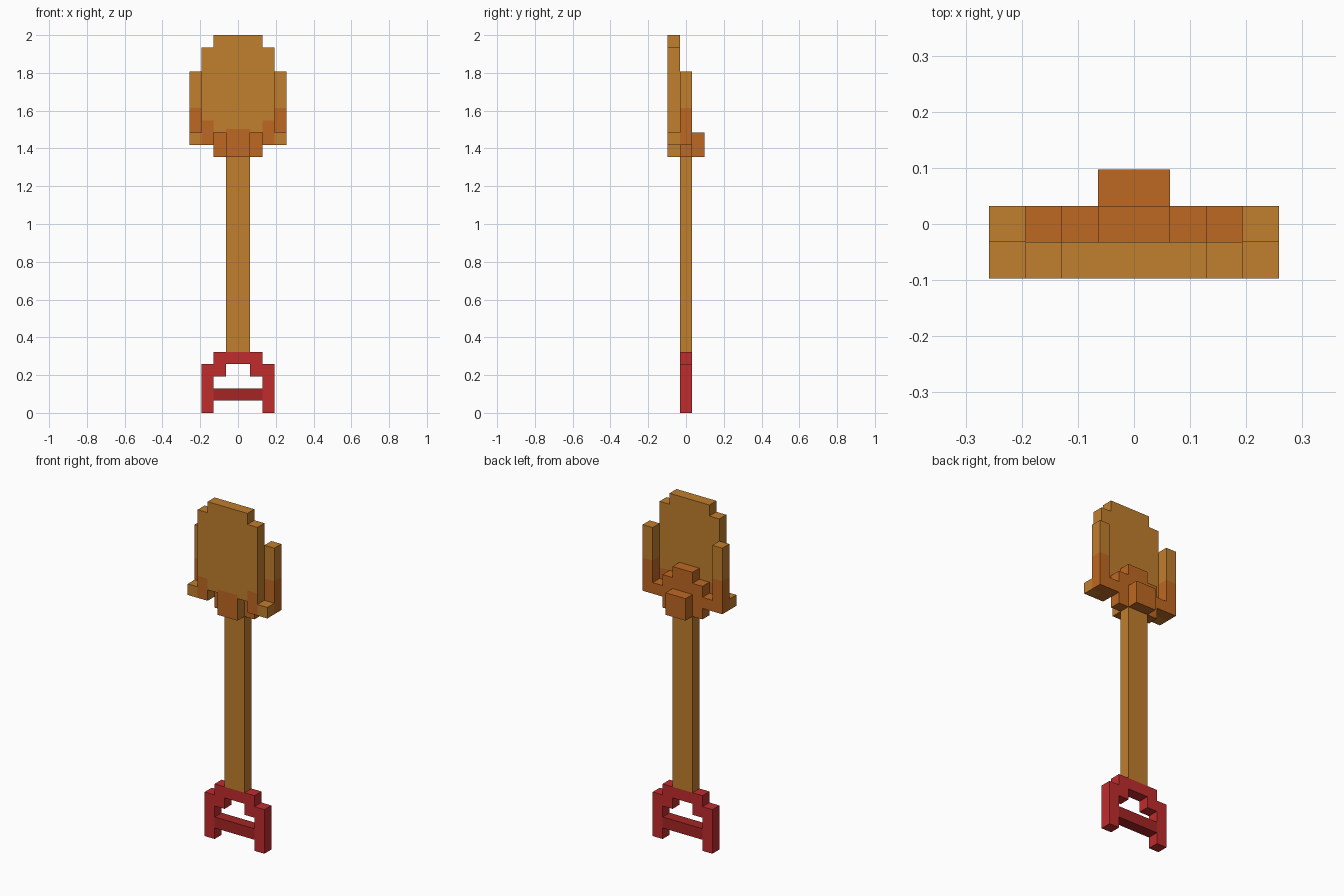
import bpy
import bmesh
from mathutils import Vector

if "Cube" in bpy.data.objects:
    bpy.data.objects.remove(bpy.data.objects["Cube"])

U = 2 / 31  # one block of the grid, 31 blocks tall


def material(name, color):
    m = bpy.data.materials.new(name)
    m.diffuse_color = (*color, 1)
    m.use_nodes = True
    m.node_tree.nodes["Principled BSDF"].inputs["Base Color"].default_value = m.diffuse_color
    return m


TAN = material("tan_wood", (0.533, 0.209, 0.027))
ORANGE = material("orange_wood", (0.515, 0.138, 0.016))
RED = material("red_grip", (0.527, 0.025, 0.027))
DARK_RED = material("dark_red_grip", (0.376, 0.018, 0.018))


def slab(name, half, y0, y1, mats, cuts=(), rule=None):
    """Mirror a half outline (bottom centre to top centre), extrude it along y,
    cut it at (axis, position) planes and colour its faces by a rule."""
    outline = half + [(-x, z) for x, z in reversed(half) if x > 0]
    bm = bmesh.new()
    face = bm.faces.new([bm.verts.new((x, y0, z)) for x, z in outline])
    out = bmesh.ops.extrude_face_region(bm, geom=[face])
    moved = [v for v in out["geom"] if isinstance(v, bmesh.types.BMVert)]
    bmesh.ops.translate(bm, verts=moved, vec=(0, y1 - y0, 0))
    bmesh.ops.triangulate(bm, faces=bm.faces[:])
    for axis, pos in cuts:
        normal = Vector((0, 0, 0))
        normal[axis] = 1
        bmesh.ops.bisect_plane(bm, geom=bm.verts[:] + bm.edges[:] + bm.faces[:],
                               plane_co=normal * pos, plane_no=normal, dist=1e-4)
    if rule:
        for f in bm.faces:
            c = f.calc_center_median()
            f.material_index = rule(abs(c.x), c.z)
    bmesh.ops.dissolve_limit(bm, angle_limit=0.01, verts=bm.verts[:],
                             edges=bm.edges[:], delimit={'MATERIAL'})
    bmesh.ops.recalc_face_normals(bm, faces=bm.faces[:])
    bmesh.ops.scale(bm, vec=(U, U, U), verts=bm.verts[:])
    me = bpy.data.meshes.new(name)
    bm.to_mesh(me)
    bm.free()
    for m in mats:
        me.materials.append(m)
    ob = bpy.data.objects.new(name, me)
    bpy.context.collection.objects.link(ob)
    return ob


def box(name, half_width, z0, z1, y0, y1, mat):
    half = [(0, z0), (half_width, z0), (half_width, z1), (0, z1)]
    return slab(name, half, y0, y1, [mat])


# Front blade with stepped tip and side feet, tinted near the socket
def blade_tint(x, z):
    return int((x < 1 and z < 23.3) or (2 < x < 3 and z < 24))


slab("blade",
     [(0, 21), (1, 21), (1, 23), (2, 23), (2, 22), (4, 22), (4, 23), (3, 23),
      (3, 30), (2, 30), (2, 31), (0, 31)],
     -1.5, -0.5, [TAN, ORANGE],
     [(0, -3), (0, -2), (0, -1), (0, 1), (0, 2), (0, 3), (2, 23.3), (2, 24)],
     blade_tint)

# Middle layer: stepped socket joined to the two raised side wings
slab("socket_and_wings",
     [(0, 21), (2, 21), (2, 22), (4, 22), (4, 28), (3, 28), (3, 23), (2, 23),
      (2, 24), (1, 24), (1, 25), (0, 25)],
     -0.5, 0.5, [ORANGE, TAN], [(2, 25)],
     lambda x, z: int(z > 25.01 and x > 2.9))

# Block behind the socket
box("socket_back", 1, 21, 23, 0.5, 1.5, ORANGE)

# Shaft
box("shaft", 1, 5, 21, -0.5, 0.5, TAN)

# Grip arch and cross bar
slab("grip_arch",
     [(0, 4), (1, 4), (1, 3), (2, 3), (2, 0), (3, 0), (3, 4), (2, 4), (2, 5), (0, 5)],
     -0.5, 0.5, [RED])
box("grip_bar", 2, 1, 2, -0.5, 0.5, DARK_RED)
